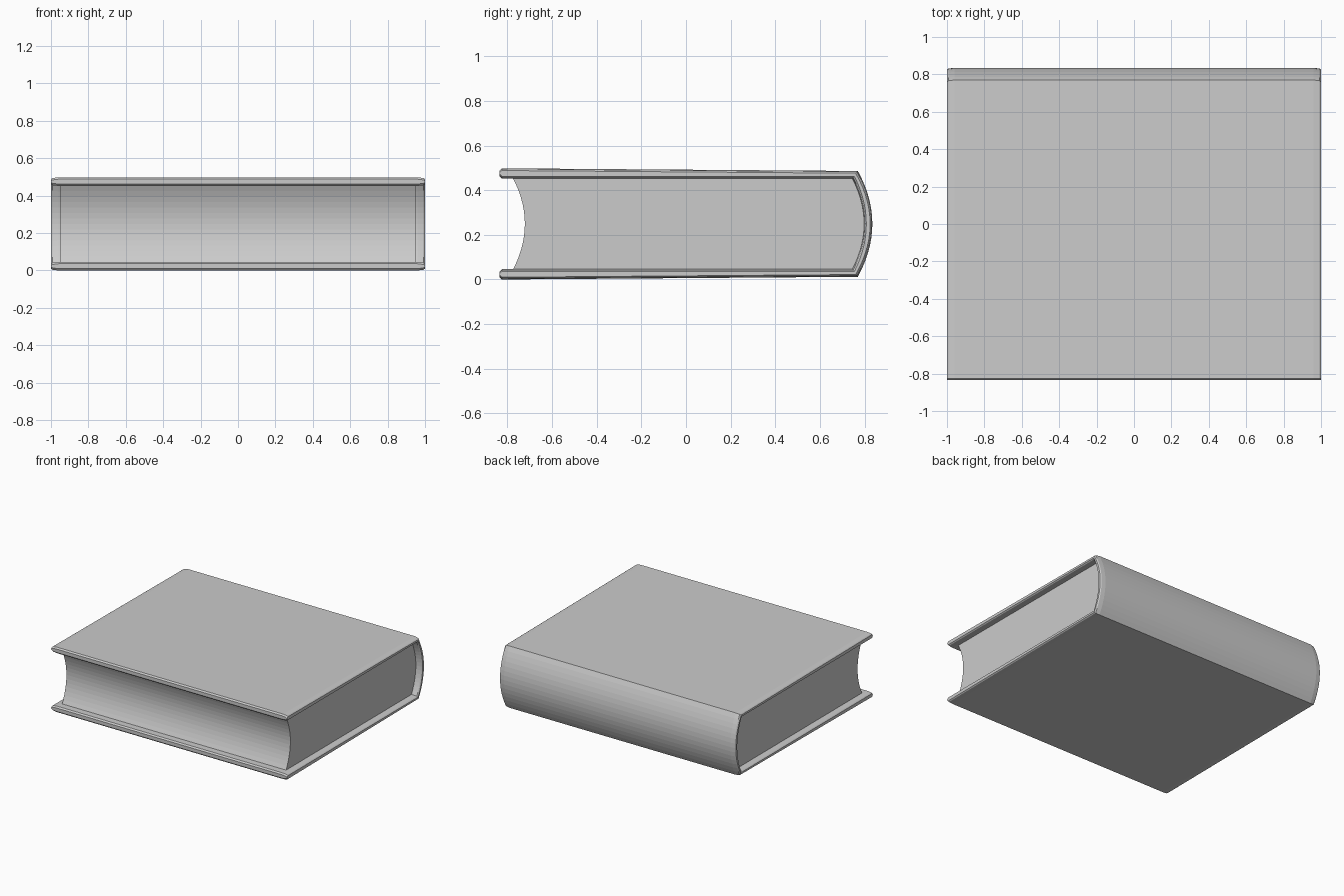
import bpy
import bmesh

cube = bpy.data.objects.get("Cube")
if cube:
    bpy.data.objects.remove(cube)

MID = 0.249          # mid height of the book
SEGMENTS = 14        # facets on each curved edge

grey = bpy.data.materials.new("plain grey")
grey.use_nodes = True
color = (0.6, 0.6, 0.6, 1)
grey.diffuse_color = color
grey.node_tree.nodes["Principled BSDF"].inputs["Base Color"].default_value = color


def arc(y, half, bulge):
    """Shallow arc in the YZ plane, from top to bottom."""
    steps = [1 - 2 * i / SEGMENTS for i in range(SEGMENTS + 1)]
    return [(y + bulge * (1 - t * t), MID + half * t) for t in steps]


def loft(name, sections):
    """Join matching YZ profiles placed along X and cap both ends."""
    bm = bmesh.new()
    rings = [[bm.verts.new((x, y, z)) for y, z in pts] for x, pts in sections]
    count = len(rings[0])
    for a, b in zip(rings, rings[1:]):
        for i in range(count):
            j = (i + 1) % count
            bm.faces.new((a[i], a[j], b[j], b[i]))
    bm.faces.new(rings[0])
    bm.faces.new(rings[-1])
    bmesh.ops.recalc_face_normals(bm, faces=bm.faces)
    mesh = bpy.data.meshes.new(name)
    bm.to_mesh(mesh)
    bm.free()
    mesh.materials.append(grey)
    obj = bpy.data.objects.new(name, mesh)
    bpy.context.collection.objects.link(obj)
    return obj


def cover_profile(inset):
    """Two boards and a rounded spine, thinned evenly by inset."""
    front = -0.835
    soft = 0.01
    outer = arc(0.77 - inset, 0.237 - inset, 0.065)
    inner = arc(0.745 + inset, 0.203 + inset, 0.053)[::-1]
    edge = 0.249 - inset
    inside = 0.203 + inset
    top = [(front, MID + inside + soft), (front, MID + edge - soft),
           (front + soft, MID + edge)]
    bottom = [(y, 2 * MID - z) for y, z in reversed(top)]
    return (top + outer + bottom + [(front + soft, MID - inside)]
            + inner + [(front + soft, MID + inside)])


# Cover: one wrapped shell with softened ends
ends = [(1.0, 0.01), (0.992, 0.004), (0.96, 0.0)]
sections = [(-x, cover_profile(i)) for x, i in ends]
sections += [(x, cover_profile(i)) for x, i in reversed(ends)]
loft("cover", sections)

# Page block: hollow fore edge, rounded back against the spine
pages = arc(0.745, 0.204, 0.053) + arc(-0.775, 0.204, 0.053)[::-1]
loft("page_block", [(-0.95, pages), (0.95, pages)])
